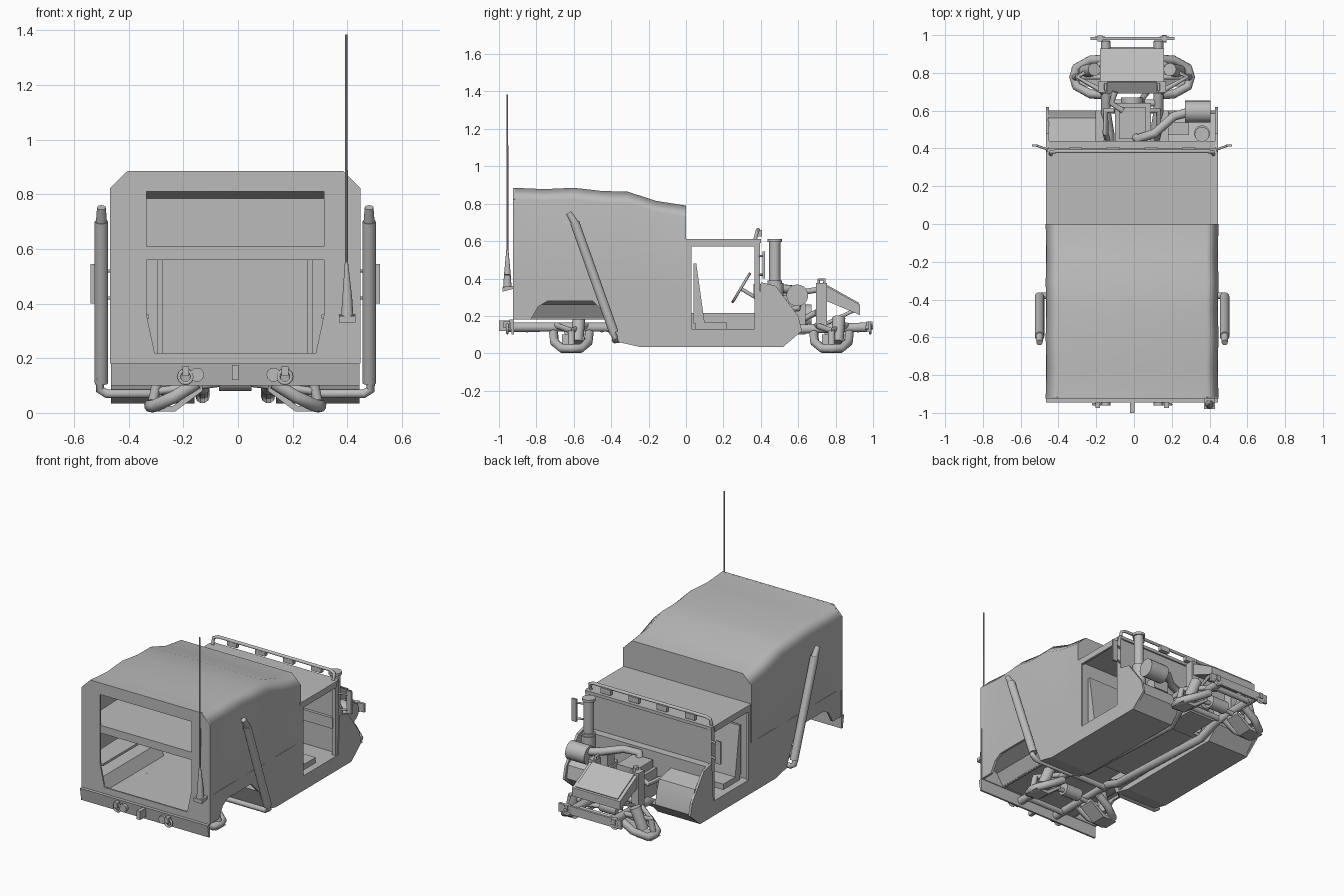
import bpy, bmesh, math
from mathutils import Vector, Matrix

if "Cube" in bpy.data.objects:
    bpy.data.objects.remove(bpy.data.objects["Cube"])

SHIFT = -0.01          # the body sits slightly off the middle
grey = bpy.data.materials.new("plain_grey")
grey.use_nodes = True
grey.diffuse_color = (0.5, 0.5, 0.5, 1)
grey.node_tree.nodes["Principled BSDF"].inputs["Base Color"].default_value = (0.5, 0.5, 0.5, 1)


def finish(name, mesh, angle=35):
    mesh.materials.clear()
    mesh.materials.append(grey)
    for p in mesh.polygons:
        p.use_smooth = True
    mesh.set_sharp_from_angle(angle=math.radians(angle))
    ob = bpy.data.objects.new(name, mesh)
    ob.location.x = SHIFT
    bpy.context.collection.objects.link(ob)
    return ob


def from_bm(name, bm, angle=35):
    bmesh.ops.recalc_face_normals(bm, faces=bm.faces)
    mesh = bpy.data.meshes.new(name)
    bm.to_mesh(mesh)
    bm.free()
    return finish(name, mesh, angle)


def prism(name, pts, axis, a, b):
    """Extrude a flat outline along x (outline y,z) or y (outline x,z)."""
    bm = bmesh.new()
    place = (lambda p, t: (t, p[0], p[1])) if axis == "x" else (lambda p, t: (p[0], t, p[1]))
    rings = [[bm.verts.new(place(p, t)) for p in pts] for t in (a, b)]
    bm.faces.new(rings[0])
    bm.faces.new(rings[1])
    for i in range(len(pts)):
        j = (i + 1) % len(pts)
        bm.faces.new((rings[0][i], rings[0][j], rings[1][j], rings[1][i]))
    return from_bm(name, bm, 12)


def box(name, x, y, z):
    return prism(name, [(y[0], z[0]), (y[1], z[0]), (y[1], z[1]), (y[0], z[1])], "x", *x)


def rod(name, a, b, r1, r2=None, sides=20):
    a, b = Vector(a), Vector(b)
    bm = bmesh.new()
    m = Matrix.Translation((a + b) / 2) @ (b - a).to_track_quat("Z", "Y").to_matrix().to_4x4()
    bmesh.ops.create_cone(bm, cap_ends=True, segments=sides, radius1=r1,
                          radius2=r1 if r2 is None else r2, depth=(b - a).length, matrix=m)
    return from_bm(name, bm)


def tube(name, pts, r, closed=False):
    cu = bpy.data.curves.new(name, "CURVE")
    cu.dimensions = "3D"
    cu.bevel_depth, cu.bevel_resolution, cu.use_fill_caps = r, 3, True
    sp = cu.splines.new("POLY")
    sp.points.add(len(pts) - 1)
    for p, co in zip(sp.points, pts):
        p.co = (*co, 1)
    sp.use_cyclic_u = closed
    tmp = bpy.data.objects.new("tmp", cu)
    mesh = bpy.data.meshes.new_from_object(tmp)
    bpy.data.objects.remove(tmp)
    return finish(name, mesh, 50)


SIDES = (("left", 1), ("right", -1))

# Canvas canopy lofted along its sagging roof line, slightly drawn in between the hoops
bm = bmesh.new()
rings = []
for y, top, w in [(-.92, .885, .458), (-.76, .878, .452), (-.6, .885, .458), (-.45, .868, .453),
                  (-.31, .864, .458), (-.16, .815, .453), (0, .79, .458)]:
    half = [(w - .002, .34), (w, top - .062), (w - .063, top)]
    sec = half + [(-x, z) for x, z in reversed(half)]
    rings.append([bm.verts.new((x, y, z)) for x, z in sec])
for r, s in zip(rings, rings[1:]):
    for i in range(len(r) - 1):
        bm.faces.new((r[i], r[i + 1], s[i + 1], s[i]))
canopy = from_bm("canopy", bm, 50)
shell = canopy.modifiers.new("thickness", "SOLIDIFY")
shell.thickness, shell.use_rim = .008, False
canopy.modifiers.new("even_shading", "WEIGHTED_NORMAL").keep_sharp = True
arch = [(.458, .36), (.458, .823), (.395, .885)]
hole = [(.325, .36), (.325, .81)]
flip = lambda pts: [(-x, z) for x, z in reversed(pts)]
prism("canopy_rear_frame", arch + flip(arch) + [(-x, z) for x, z in hole] + hole[::-1], "y", -.925, -.915)
prism("canopy_front_wall", [(-.458, .6), (.458, .6), (.458, .728), (.395, .79), (-.395, .79), (-.458, .728)], "y", -.01, 0)
box("rear_opening_bar", (-.33, .33), (-.92, -.9), (.56, .61))

# Tub: rear panel, side panels with wheel arch and door opening
tub = [(.458, .18), (.458, .36), (.325, .36), (.295, .22)]
prism("tub_rear_panel", tub + flip(tub), "y", -.925, -.915)
side = [(-.92, .36), (-.92, .18), (-.83, .18), (-.79, .25), (-.74, .28), (-.5, .28), (-.42, .2),
        (-.36, .06), (-.25, .035), (.52, .035), (.62, .12), (.6, .2), (.48, .36), (.4, .38),
        (.385, .13), (.03, .13), (.03, .57), (.365, .57), (.38, .61), (0, .61), (0, .36)]
hull = [(-.42, .2), (-.36, .06), (-.25, .035), (.52, .035), (.6, .12), (.4, .13), (-.2, .13), (-.2, .2)]
well = [(.285, .18), (.335, .26), (.445, .3), (.445, .31), (.325, .27), (.275, .18)]
for s, k in SIDES:
    prism(s + "_side_panel", side, "x", k * .44, k * .455)
    prism(s + "_hull_box", hull, "x", k * .15, k * .445)
    high = .3 if k < 0 else .25
    prism(s + "_footwell", [(.42, .1), (.6, .12), (.585, .2), (.56, high - .03), (.42, high)], "x", k * .19, k * .445)
    prism(s + "_door_pillar", [(.365, .13), (.395, .13), (.395, .6), (.365, .6)], "x", k * .425, k * .45)
    prism(s + "_wheel_well", [(k * x, z) for x, z in well], "y", -.915, -.33)
    box(s + "_cargo_ledge", (k * .315, k * .45), (-.91, -.01), (.345, .36))
    box(s + "_cab_post", (k * .265, k * .285), (-.06, -.03), (.2, .595))
    # Seats
    box(s + "_seat_cushion", (k * .17, k * .41), (.05, .22), (.12, .165))
    prism(s + "_seat_back", [(.04, .16), (.1, .16), (.055, .48), (.04, .48)], "x", k * .17, k * .41)
    # Mirrors on angled arms
    for z in (.42, .52):
        tube(s + "_mirror_arm", [(k * .45, .395, z), (k * .505, .415, z)], .006)
    prism(s + "_mirror", [(k * .497, .4), (k * .53, .4), (k * .53, .545), (k * .497, .545)], "y", .41, .422)
    # Exhaust stacks
    tube(s + "_exhaust_pipe", [(k * .13, .1, .08), (k * .14, -.3, .08), (k * .2, -.38, .07), (k * .47, -.38, .07),
                               (k * .495, -.38, .085), (k * .495, -.4, .13)], .017)
    rod(s + "_exhaust_stack", (k * .49, -.385, .11), (k * .49, -.595, .7), .025)
    rod(s + "_exhaust_tip", (k * .49, -.59, .69), (k * .49, -.628, .752), .021, .016)
    # Chassis rails
    tube(s + "_frame_rail", [(k * .14, -.96, .14), (k * .14, -.42, .14), (k * .12, -.3, .09), (k * .12, .48, .06),
                             (k * .14, .6, .13), (k * .14, .97, .14)], .026)
    # Front and rear suspension
    for end, y in (("front", .778), ("rear", -.613)):
        tube(f"{s}_{end}_lower_arm", [(k * .14, y - .095, .11), (k * .22, y - .09, .06), (k * .295, y - .05, .026),
                                      (k * .31, y, .026), (k * .295, y + .05, .026), (k * .22, y + .09, .06),
                                      (k * .14, y + .095, .11)], .024)
        prism(f"{s}_{end}_arm_plate", [(k * .12, .1), (k * .12, .08), (k * .22, .005), (k * .32, .005), (k * .3, .02),
                                       (k * .23, .025)], "y", y - .05, y + .05)
        tube(f"{s}_{end}_upper_arm", [(k * .15, y - .08, .15), (k * .29, y, .12), (k * .15, y + .08, .15)], .016)
        rod(f"{s}_{end}_upright", (k * .308, y, .01), (k * .285, y, .12), .018)
        rod(f"{s}_{end}_damper", (k * .25, y + .03, .06), (k * .2, y + .04, .19), .034)
        rod(f"{s}_{end}_axle", (k * .05, y, .11), (k * .28, y, .08), .014)
    # Tow shackles on both bumpers
    for y, x in ((-.955, .182), (.985, .17)):
        tube(s + "_shackle", [(k * x + .024 * math.sin(a), y, .132 + .024 * math.cos(a))
                              for a in [i * math.tau / 12 for i in range(12)]], .007, True)
        box(s + "_shackle_mount", (k * x - .012, k * x + .012), (y - .02, y + .012), (.135, .17))

# Floors, tunnel, bulkhead and firewall
box("cargo_floor", (-.29, .29), (-.92, 0), (.185, .2))
box("cargo_roof", (-.45, .45), (-.915, -.005), (.595, .61))
box("centre_tunnel", (-.16, .16), (-.25, .42), (.13, .215))
box("bulkhead", (-.44, .44), (0, .02), (.13, .59))
box("firewall", (-.45, .45), (.4, .44), (.1, .37))
for name, y in (("rear", -.613), ("front", .778)):
    rod(name + "_differential", (-.06, y, .12), (.06, y, .12), .04)

# Cab roof and windscreen
box("cab_roof", (-.45, .45), (0, .4), (.59, .61))
box("windscreen", (-.43, .43), (.378, .39), (.36, .6))
box("dashboard", (-.43, .43), (.36, .4), (.3, .37))
ring = [(-.28 + .075 * math.cos(a), .295 + .045 * math.sin(a), .35 + .075 * math.sin(a))
        for a in [i * math.tau / 24 for i in range(24)]]
tube("steering_wheel", ring, .007, True)
rod("steering_column", (-.28, .295, .345), (-.28, .37, .3), .01)
for i in (0, 8, 16):
    tube("steering_spoke", [(-.28, .295, .35), ring[i]], .005)

# Roof rail with lamps
tube("lamp_rail", [(-.43, .37, .61), (-.43, .38, .65), (-.4, .385, .662), (.4, .385, .662), (.43, .38, .65), (.43, .37, .61)], .01)
for i in range(4):
    x = -.3 + .2 * i
    box("roof_lamp", (x - .035, x + .035), (.38, .405), (.625, .66))

# Engine, air cleaner and snorkel
box("engine_block", (-.09, .1), (.44, .64), (.1, .27))
box("rocker_cover", (-.07, .07), (.45, .62), (.27, .32))
for s, k in SIDES:
    tube(s + "_exhaust_manifold", [(k * .09, .6, .26), (k * .14, .6, .24), (k * .14, .48, .23), (k * .13, .44, .12)], .016)
rod("pulley", (0, .64, .2), (0, .67, .2), .06)
rod("air_cleaner", (.28, .595, .31), (.415, .595, .31), .058)
tube("intake_hose", [(.29, .59, .33), (.22, .57, .34), (.12, .48, .35), (.03, .45, .34), (.02, .46, .3)], .024)
rod("snorkel", (.37, .475, .37), (.37, .475, .6), .03)
rod("snorkel_cap", (.37, .475, .595), (.37, .475, .612), .039)
rod("snorkel_collar", (.37, .475, .37), (.37, .475, .39), .039)
box("battery", (.19, .3), (.47, .54), (.24, .31))
rod("coolant_tank", (.37, .48, .24), (.37, .48, .375), .042)
tube("coolant_hose", [(-.09, .7, .34), (-.11, .64, .33), (-.05, .6, .32)], .016)
tube("spare_hose", [(.08, .7, .22), (.05, .66, .2), (.06, .62, .18)], .016)

# Sloping radiator and its cradle
prism("radiator", [(.69, .325), (.75, .36), (.93, .26), (.93, .205), (.75, .28)], "x", -.17, .17)
prism("radiator_face", [(.755, .365), (.925, .27), (.92, .262), (.75, .357)], "x", -.15, .15)
for s, k in SIDES:
    box(s + "_radiator_post", (k * .13, k * .18), (.695, .755), (.14, .375))
    tube(s + "_radiator_strut", [(k * .15, .75, .16), (k * .15, .9, .23)], .01)
    tube(s + "_radiator_loop", [(k * .14, .71, .37), (k * .14, .71, .395), (k * .14, .74, .395), (k * .14, .74, .37)], .008)
for y in (.64, .92, -.45, -.85):
    rod("frame_crossmember", (-.15, y, .13), (.15, y, .13), .018)

# Bumpers and tow hook
prism("rear_bumper", [(-.945, .18), (-.92, .18), (-.92, .1), (-.932, .1)], "x", -.455, .455)
box("front_bumper", (-.22, .225), (.975, .99), (.115, .17))
rod("front_bumper_pin", (.17, .96, .14), (.17, 1, .14), .012)
box("tow_hook", (-.012, .012), (-1, -.94), (.12, .175))

# Whip aerial on a bracket
prism("aerial_bracket", [(-.98, .33), (-.92, .345), (-.92, .36), (-.98, .355)], "x", .38, .44)
rod("aerial_base", (.41, -.955, .345), (.41, -.955, .42), .023, .018)
rod("aerial_taper", (.41, -.955, .42), (.407, -.955, .55), .018, .006)
rod("aerial_whip", (.407, -.955, .55), (.406, -.955, 1.385), .006, .004, 8)
